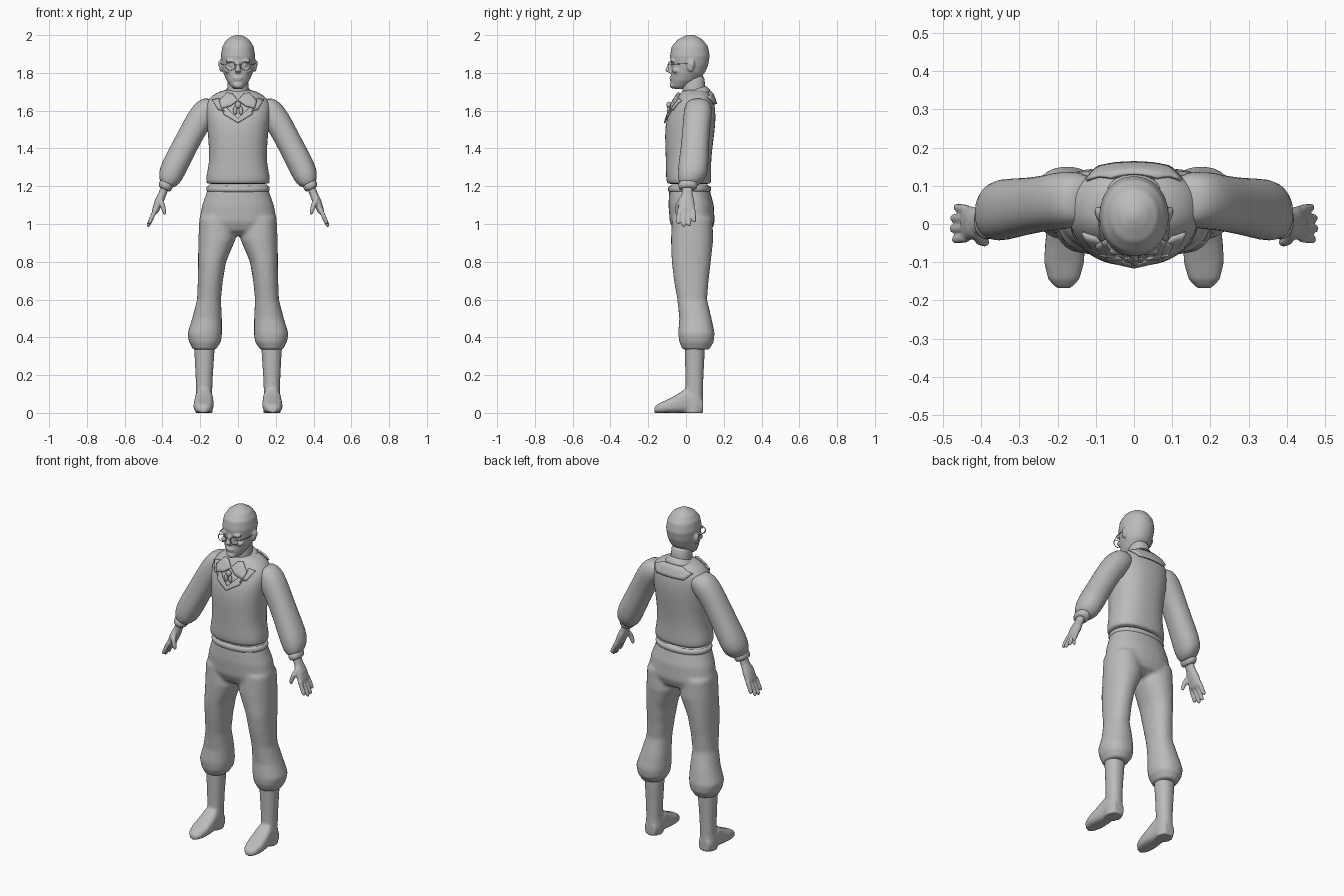
import bpy, bmesh, math
from mathutils import Vector, Matrix
from mathutils.bvhtree import BVHTree

cube = bpy.data.objects.get("Cube")
if cube:
    bpy.data.objects.remove(cube, do_unlink=True)

grey = bpy.data.materials.new("plain grey")
grey.use_nodes = True
grey.diffuse_color = (0.5, 0.5, 0.5, 1)
grey.node_tree.nodes["Principled BSDF"].inputs["Base Color"].default_value = grey.diffuse_color

X, Y, Z = Vector((1, 0, 0)), Vector((0, 1, 0)), Vector((0, 0, 1))


def loft(bm, rings, u=X, v=Y, sides=20, power=0.9):
    """Skin closed cross-sections given as (centre, radius along u, radius along v)."""
    def bend(value):
        return math.copysign(abs(value) ** power, value)
    loops = []
    for centre, ru, rv in rings:
        loop = []
        for i in range(sides):
            a = math.tau * i / sides
            loop.append(bm.verts.new(Vector(centre) + u * (ru * bend(math.cos(a))) + v * (rv * bend(math.sin(a)))))
        loops.append(loop)
    for low, high in zip(loops, loops[1:]):
        for i in range(sides):
            j = (i + 1) % sides
            bm.faces.new((low[i], low[j], high[j], high[i]))
    bm.faces.new(loops[0])
    bm.faces.new(loops[-1])
    return bm


def slab(z, x0, x1, y0, y1):
    """Horizontal cross-section from its bounds."""
    return ((x0 + x1) / 2, (y0 + y1) / 2, z), (x1 - x0) / 2, (y1 - y0) / 2


def centred(z, half, y0, y1):
    return slab(z, -half, half, y0, y1)


def blob(bm, centre, radii):
    matrix = Matrix.Translation(centre) @ Matrix.Diagonal((*radii, 1))
    bmesh.ops.create_uvsphere(bm, u_segments=16, v_segments=10, radius=1, matrix=matrix)


def finish(bm, name, mirror=False, voxel=0, subsurf=0, thickness=0):
    bmesh.ops.recalc_face_normals(bm, faces=bm.faces)
    for face in bm.faces:
        face.smooth = True
    mesh = bpy.data.meshes.new(name)
    bm.to_mesh(mesh)
    bm.free()
    mesh.materials.append(grey)
    obj = bpy.data.objects.new(name, mesh)
    bpy.context.collection.objects.link(obj)
    if mirror:
        obj.modifiers.new("Mirror", "MIRROR").merge_threshold = 0.0005
    if thickness:
        solid = obj.modifiers.new("Thickness", "SOLIDIFY")
        solid.thickness, solid.offset = thickness, 0
    if voxel:
        fuse = obj.modifiers.new("Fuse", "REMESH")
        fuse.mode, fuse.voxel_size, fuse.use_smooth_shade = "VOXEL", voxel, True
        soft = obj.modifiers.new("Soften", "SMOOTH")
        soft.factor, soft.iterations = 0.5, 3
    if subsurf:
        level = obj.modifiers.new("Round", "SUBSURF")
        level.levels = level.render_levels = subsurf
    return obj


def wire(name, points, radius, cyclic=False):
    curve = bpy.data.curves.new(name, "CURVE")
    curve.dimensions = "3D"
    curve.bevel_depth, curve.bevel_resolution = radius, 1
    line = curve.splines.new("POLY")
    line.points.add(len(points) - 1)
    for point, place in zip(line.points, points):
        point.co = (*place, 1)
    line.use_cyclic_u = cyclic
    curve.materials.append(grey)
    bpy.context.collection.objects.link(bpy.data.objects.new(name, curve))


# Vest torso and neck
neck_rings = [centred(1.62, .07, -.02, .12), centred(1.68, .06, -.018, .108),
              centred(1.74, .055, -.02, .1), centred(1.8, .055, -.02, .1)]
torso_rings = [centred(1.212, .158, -.092, .125), centred(1.214, .168, -.102, .132),
               centred(1.25, .171, -.107, .135), centred(1.32, .152, -.106, .132),
               centred(1.42, .155, -.111, .142), centred(1.52, .164, -.112, .156),
               centred(1.58, .172, -.095, .157), centred(1.64, .178, -.062, .152),
               centred(1.685, .135, -.035, .135), centred(1.715, .07, -.015, .11)]
torso = loft(bmesh.new(), torso_rings, sides=28, power=.85)
target = loft(torso.copy(), neck_rings)
surface = BVHTree.FromBMesh(target)
target.free()
finish(torso, "vest", subsurf=1)
finish(loft(bmesh.new(), neck_rings), "neck", subsurf=1)


# Cloth plates draped on the chest and back
def drape(name, outline, side, lift, thickness=.009):
    bm = bmesh.new()
    bm.faces.new([bm.verts.new((x, 0, z)) for x, z in outline])
    bmesh.ops.triangulate(bm, faces=bm.faces)
    bmesh.ops.subdivide_edges(bm, edges=bm.edges, cuts=3, use_grid_fill=True)
    for vert in bm.verts:
        hit = surface.ray_cast(vert.co + Y * side, -Y * side)[0]
        if hit is None:
            hit = surface.find_nearest(vert.co + Y * side * .1)[0]
        vert.co.y = hit.y + side * lift
    finish(bm, name, mirror=True, thickness=thickness)


drape("lapels", [(0, 1.535), (.075, 1.58), (.07, 1.6), (.105, 1.605),
                 (.135, 1.655), (.1, 1.665), (.05, 1.605), (0, 1.56)], -1, .005)
drape("collar_wings", [(0, 1.655), (.04, 1.625), (.088, 1.612), (.1, 1.65), (.06, 1.695), (.03, 1.69)], -1, .014)
drape("back_collar", [(0, 1.635), (.09, 1.635), (.125, 1.67), (.06, 1.7), (0, 1.7)], 1, .008)

# Standing collar, higher at the nape
stand = loft(bmesh.new(), [((0, .047, 1.66), .1, .095), ((0, .047, 1.685), .085, .08),
                           ((0, .045, 1.71), .066, .064), ((0, .045, 1.712), .056, .055)],
             v=Vector((0, 1, .33)), sides=24)
finish(stand, "shirt_collar", subsurf=1)

# Neck tie knot with two short tails
tie = bmesh.new()
blob(tie, (0, -.09, 1.63), (.017, .013, .018))
for side in (-1, 1):
    blob(tie, (side * .015, -.094, 1.6), (.011, .008, .022))
finish(tie, "neck_tie")

# Head with face features fused together
head = loft(bmesh.new(), [centred(1.714, .02, -.06, -.02), centred(1.728, .038, -.076, .01),
                          centred(1.76, .061, -.08, .065), centred(1.8, .078, -.079, .1),
                          centred(1.84, .086, -.078, .117), centred(1.89, .091, -.085, .126),
                          centred(1.94, .083, -.076, .116), centred(1.975, .061, -.046, .09),
                          centred(1.993, .034, -.012, .06), centred(2.002, .01, .012, .035)], sides=28, power=.95)
loft(head, [((0, -.078, 1.86), .009, .01), ((0, -.089, 1.835), .011, .012),
            ((0, -.097, 1.812), .015, .014), ((0, -.083, 1.8), .013, .01)], sides=12)
blob(head, (0, -.073, 1.735), (.026, .014, .018))
blob(head, (0, -.078, 1.774), (.026, .01, .006))
blob(head, (0, -.077, 1.763), (.022, .01, .006))
for side in (-1, 1):
    blob(head, (side * .036, -.07, 1.862), (.032, .014, .009))
    blob(head, (side * .05, -.054, 1.812), (.022, .02, .014))
    blob(head, (side * .034, -.068, 1.84), (.014, .011, .009))
    blob(head, (side * .09, .025, 1.838), (.01, .019, .034))
    blob(head, (side * .097, .033, 1.848), (.007, .014, .02))
finish(head, "head", voxel=.006)

# Round spectacles
for side, label in ((1, "left"), (-1, "right")):
    rim = []
    for i in range(20):
        a = math.tau * i / 20
        rim.append((side * (.04 + .025 * math.cos(a)), -.094, 1.836 + .022 * math.sin(a)))
    wire(label + "_lens_rim", rim, .002, True)
    wire(label + "_temple", [(side * .065, -.094, 1.842), (side * .088, -.04, 1.847), (side * .095, .03, 1.852)], .002)
wire("spectacle_bridge", [(-.016, -.095, 1.84), (0, -.1, 1.844), (.016, -.095, 1.84)], .002)

# Trousers: hips and gathered legs fused together
trousers = loft(bmesh.new(), [centred(1.21, .155, -.085, .12), centred(1.165, .167, -.09, .13),
                              centred(1.1, .19, -.093, .147), centred(1.01, .207, -.086, .152),
                              centred(.965, .19, -.065, .135), centred(.94, .1, -.03, .09)], sides=28)
loft(trousers, [slab(1.03, .02, .205, -.075, .14), slab(.92, .012, .21, -.08, .145),
                slab(.8, .063, .212, -.076, .132), slab(.7, .08, .213, -.064, .12),
                slab(.6, .09, .217, -.046, .112), slab(.5, .085, .243, -.036, .136),
                slab(.42, .084, .268, -.042, .152), slab(.375, .09, .26, -.036, .147),
                slab(.345, .112, .242, -.022, .128), slab(.335, .112, .242, -.022, .128)])
finish(trousers, "trousers", mirror=True, voxel=.011)
band = loft(bmesh.new(), [centred(1.165, .16, -.088, .125), centred(1.172, .169, -.096, .134),
                          centred(1.198, .169, -.096, .134), centred(1.206, .158, -.086, .122)], sides=28)
finish(band, "waistband", subsurf=1)

# Boots: shaft and foot fused together
boots = loft(bmesh.new(), [slab(.37, .122, .235, -.008, .1), slab(.3, .126, .23, -.006, .098),
                           slab(.18, .134, .224, -.003, .092), slab(.1, .137, .222, -.003, .09),
                           slab(.04, .132, .228, -.01, .092), slab(.0, .135, .226, -.01, .09)])
foot = []
for y, x, half, height in ((.09, .18, .035, .07), (.05, .18, .046, .1), (0, .18, .047, .13), (-.05, .181, .052, .096),
                           (-.1, .183, .053, .07), (-.145, .184, .041, .05), (-.168, .184, .02, .03)):
    foot.append(((x, y, height / 2), half, height / 2))
loft(boots, foot, X, Z, power=.7)
finish(boots, "boots", mirror=True, voxel=.008)

# Puffed sleeves and cuffs, cut square to the arm
across = Vector((.9, 0, .44))
sleeves = loft(bmesh.new(), [((.12, .065, 1.65), .04, .045), ((.14, .065, 1.635), .064, .066),
                             ((.172, .064, 1.595), .075, .078), ((.222, .056, 1.527), .068, .073),
                             ((.285, .046, 1.405), .067, .074), ((.345, .038, 1.29), .07, .083),
                             ((.364, .03, 1.24), .063, .074), ((.377, .018, 1.212), .042, .05),
                             ((.38, .015, 1.207), .03, .035)], u=across)
finish(sleeves, "sleeves", mirror=True, subsurf=1)
cuffs = loft(bmesh.new(), [((.374, .012, 1.222), .034, .046), ((.378, .011, 1.214), .04, .053),
                           ((.389, .009, 1.188), .037, .05), ((.391, .008, 1.183), .026, .034)], u=across)
finish(cuffs, "cuffs", mirror=True, subsurf=1)

# Hands: palm, four fingers and thumb fused together
hands = loft(bmesh.new(), [((.385, .008, 1.2), .022, .029), ((.4, .006, 1.16), .021, .029),
                           ((.42, .003, 1.115), .023, .042), ((.438, .002, 1.07), .018, .046),
                           ((.444, .002, 1.058), .012, .04)], u=across)
for y, reach in ((-.036, .075), (-.011, .09), (.014, .085), (.038, .065)):
    finger = []
    for step, radius in ((0, .0125), (.5, .012), (.9, .0105), (1, .006)):
        drop = reach * step
        finger.append(((.438 + drop * .45, y * (1 + step * .15), 1.075 - drop), radius, radius))
    loft(hands, finger, u=across, sides=10)
loft(hands, [((.415, -.02, 1.14), .014, .014), ((.402, -.042, 1.105), .015, .014),
             ((.391, -.048, 1.07), .012, .012), ((.387, -.047, 1.05), .007, .007)], sides=10)
finish(hands, "hands", mirror=True, voxel=.005)
